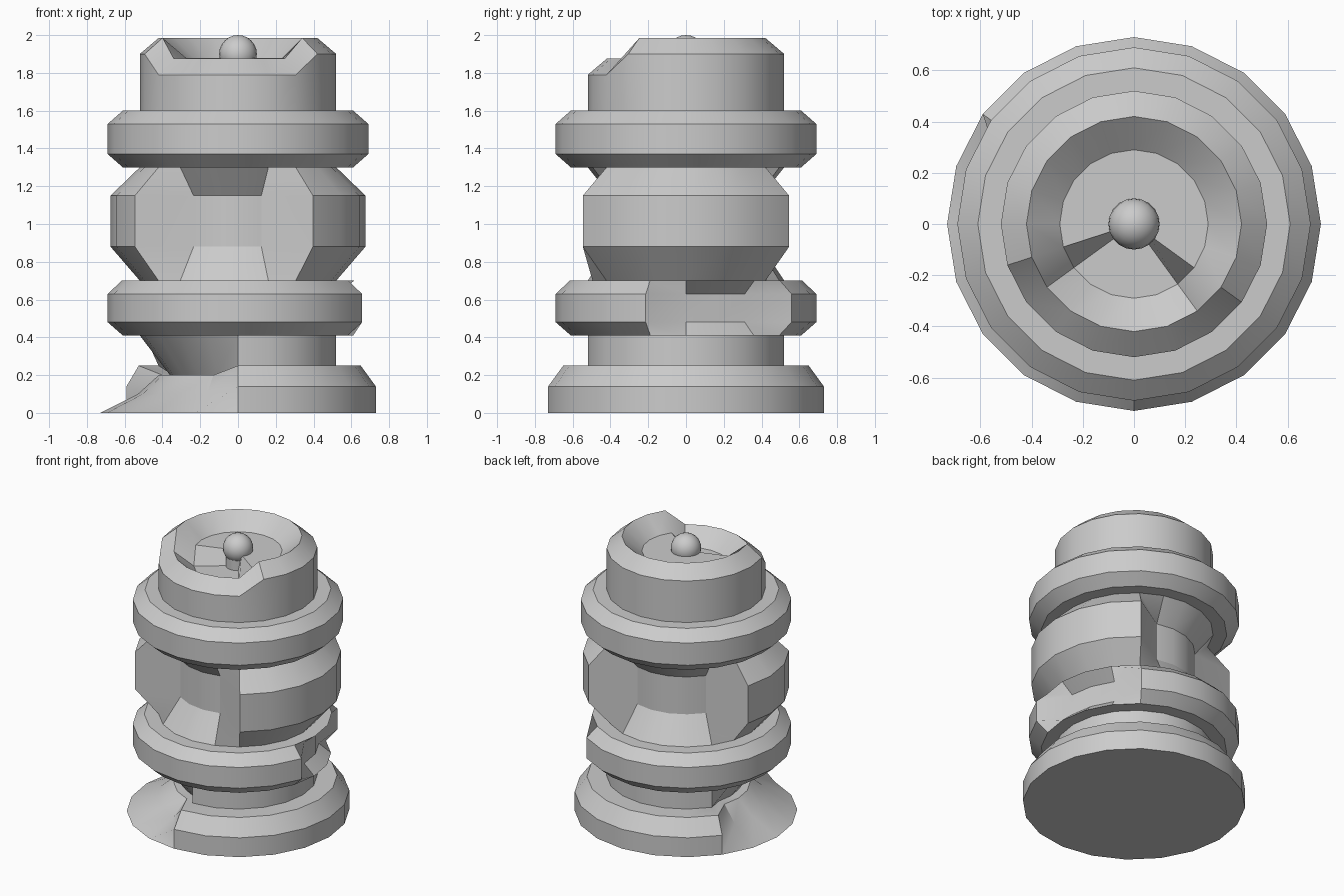
import bpy, bmesh, math

if "Cube" in bpy.data.objects:
    bpy.data.objects.remove(bpy.data.objects["Cube"])

N = 20  # sides of the turned body

# turned profile, bottom to top: (part, radius, z)
PROFILE = [
    ("base", 0.73, 0.0), ("base", 0.73, 0.14), ("base", 0.65, 0.25),
    ("base", 0.52, 0.25), ("neck", 0.52, 0.41),
    ("ring", 0.61, 0.41), ("ring", 0.69, 0.48), ("ring", 0.69, 0.63), ("ring", 0.615, 0.70),
    ("drum", 0.52, 0.70), ("drum", 0.675, 0.88), ("drum", 0.675, 1.15), ("drum", 0.52, 1.30),
    ("top_ring", 0.61, 1.30), ("top_ring", 0.69, 1.37), ("top_ring", 0.69, 1.53),
    ("top_ring", 0.61, 1.60), ("crown_foot", 0.52, 1.60),
    ("crown", 0.52, 1.90), ("crown", 0.42, 1.985), ("crown", 0.29, 1.88), ("crown", 0.07, 1.88),
]

# recessed columns (step k = 18 degrees, counted from +x) for each part
RECESS = {
    "base": range(9, 15),
    "ring": range(0, 3),
    "drum": [4, 5, 6, 7, 8, 13, 14, 15, 16],
    "crown": range(12, 18),
}


def shape(part, r, z, k):
    """Radius and height of one profile point on column k."""
    if k not in RECESS.get(part, ()):
        return r, z
    if part == "base":
        return {(0.73, 0.14): (0.53, 0.10), (0.65, 0.25): (0.42, 0.20),
                (0.52, 0.25): (0.36, 0.20)}.get((r, z), (r, z))
    if part == "ring":
        return (0.53, z) if r > 0.65 else (r, z)
    if part == "drum":
        return (0.40, z) if r > 0.6 else (r, z)
    return r, z - 0.11  # crown sector drops down


def finish(obj):
    bpy.context.view_layer.objects.active = obj
    for o in bpy.context.selected_objects:
        o.select_set(False)
    obj.select_set(True)
    bpy.ops.object.shade_smooth_by_angle(angle=math.radians(30))


# turned body with its recesses
bm = bmesh.new()
loops = []
for part, r, z in PROFILE:
    loop = []
    for k in range(N):
        a = 2 * math.pi * k / N
        rr, zz = shape(part, r, z, k)
        loop.append(bm.verts.new((rr * math.cos(a), rr * math.sin(a), zz)))
    loops.append(loop)
for lo, hi in zip(loops, loops[1:]):
    for k in range(N):
        n = (k + 1) % N
        bm.faces.new((lo[k], lo[n], hi[n], hi[k]))
bm.faces.new(loops[0][::-1])
bmesh.ops.recalc_face_normals(bm, faces=bm.faces)
mesh = bpy.data.meshes.new("body")
bm.to_mesh(mesh)
bm.free()
body = bpy.data.objects.new("body", mesh)
bpy.context.collection.objects.link(body)
finish(body)

# knob and its post in the middle of the crown
bpy.ops.mesh.primitive_uv_sphere_add(segments=20, ring_count=12, radius=0.1, location=(0, 0, 1.90))
bpy.context.object.name = "knob"
finish(bpy.context.object)
bpy.ops.mesh.primitive_cylinder_add(vertices=20, radius=0.08, depth=0.16, location=(0, 0, 1.82))
bpy.context.object.name = "knob_post"
finish(bpy.context.object)
